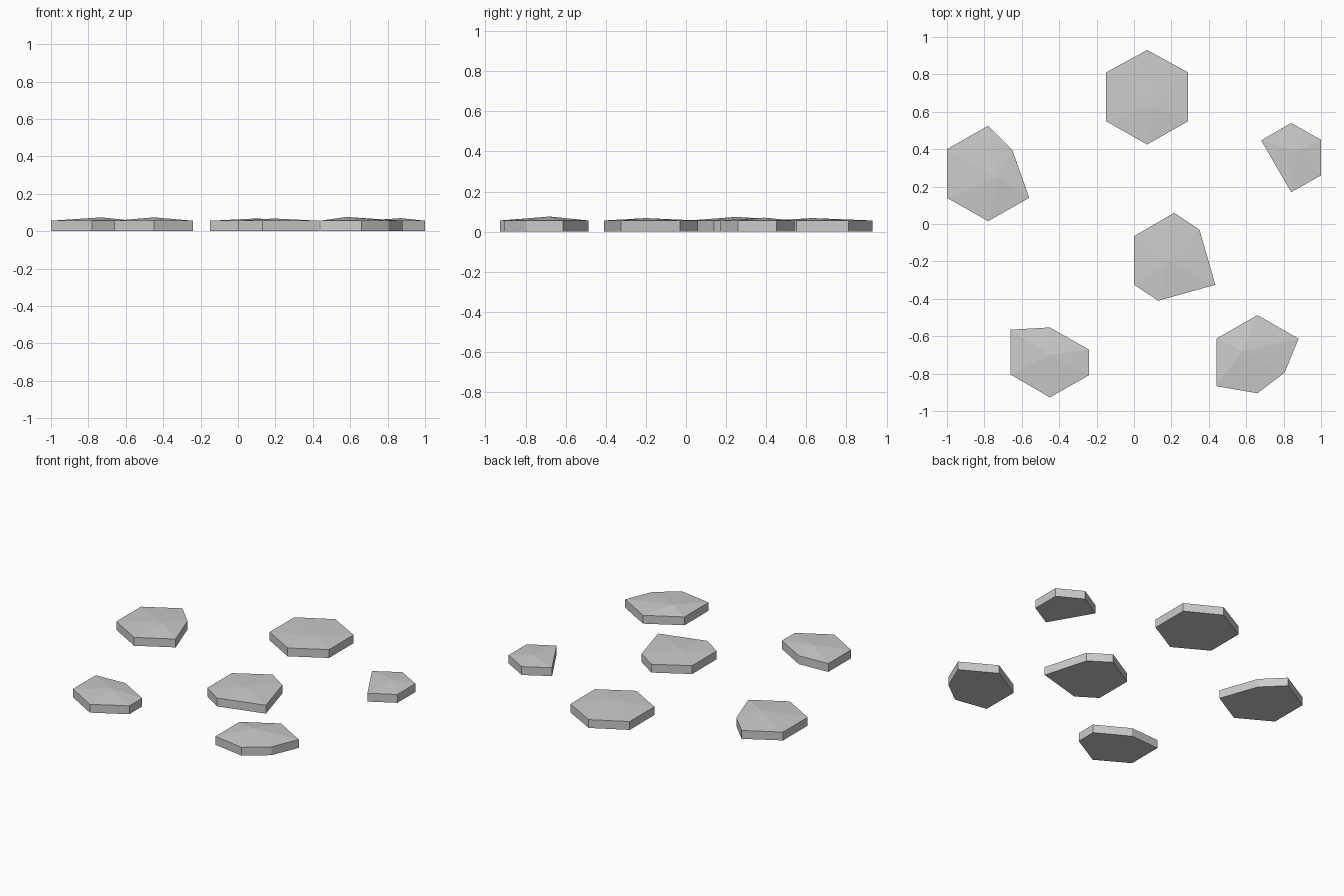
import bpy, bmesh

if "Cube" in bpy.data.objects:
    bpy.data.objects.remove(bpy.data.objects["Cube"])

EDGE_Z = 0.056  # height of the vertical rim


def stone(name, outline, peak):
    """Flat slab with vertical sides and a slightly raised faceted top."""
    bm = bmesh.new()
    low = [bm.verts.new((x, y, 0)) for x, y in outline]
    high = [bm.verts.new((x, y, EDGE_Z)) for x, y in outline]
    top = bm.verts.new(peak)
    bm.faces.new(low)
    n = len(outline)
    for i in range(n):
        j = (i + 1) % n
        bm.faces.new((low[i], low[j], high[j], high[i]))
        bm.faces.new((high[i], high[j], top))
    bmesh.ops.recalc_face_normals(bm, faces=bm.faces)
    mesh = bpy.data.meshes.new(name)
    bm.to_mesh(mesh)
    bm.free()
    bpy.context.collection.objects.link(bpy.data.objects.new(name, mesh))


# Six irregular stepping stones
stone("stone_back",
      [(0.07, 0.93), (0.29, 0.81), (0.29, 0.55), (0.07, 0.425), (-0.15, 0.55), (-0.15, 0.81)],
      (0.10, 0.63, 0.068))
stone("stone_left",
      [(-0.78, 0.525), (-0.65, 0.395), (-0.56, 0.14), (-0.78, 0.015), (-1, 0.14), (-1, 0.4)],
      (-0.73, 0.25, 0.074))
stone("stone_right",
      [(0.84, 0.54), (1, 0.45), (1, 0.26), (0.84, 0.17), (0.68, 0.447)],
      (0.87, 0.39, 0.07))
stone("stone_middle",
      [(0.215, 0.06), (0.35, -0.03), (0.435, -0.325), (0.13, -0.41), (0, -0.325), (0, -0.065)],
      (0.19, -0.2, 0.068))
stone("stone_front_left",
      [(-0.66, -0.565), (-0.45, -0.553), (-0.24, -0.672), (-0.24, -0.808), (-0.45, -0.927), (-0.66, -0.805)],
      (-0.45, -0.7, 0.074))
stone("stone_front_right",
      [(0.66, -0.487), (0.88, -0.613), (0.805, -0.795), (0.66, -0.905), (0.44, -0.867), (0.44, -0.613)],
      (0.58, -0.68, 0.076))
